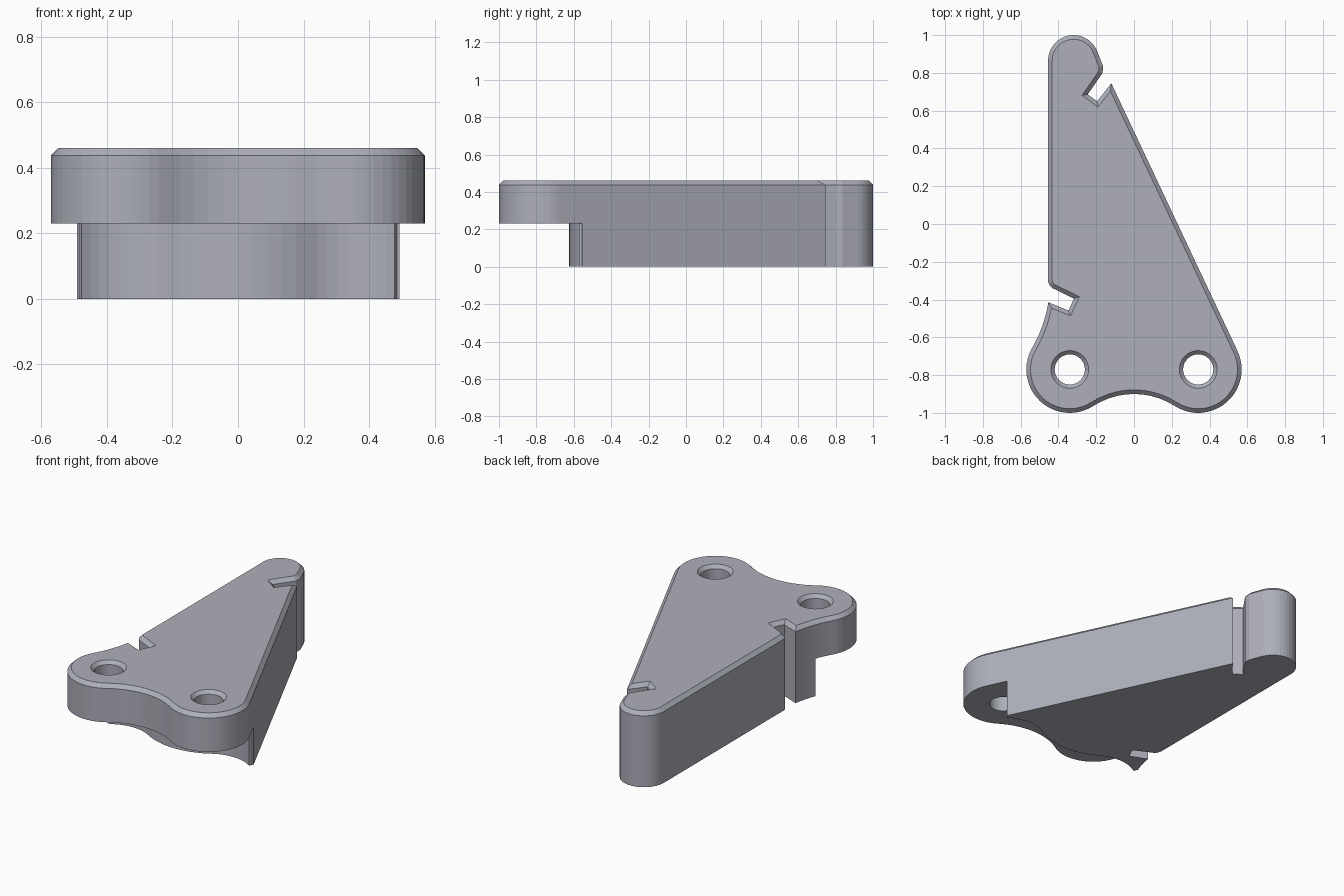
import bpy
import bmesh
from math import cos, sin, radians
from mathutils import Vector

if "Cube" in bpy.data.objects:
    bpy.data.objects.remove(bpy.data.objects["Cube"], do_unlink=True)

HEIGHT, PLATE_BOTTOM, CHAMFER = 0.46, 0.23, 0.022
HOLE_X, HOLE_Y, LOBE = 0.34, -0.77, 0.23

grey = bpy.data.materials.new("blue grey")
grey.use_nodes = True
colour = (0.42, 0.43, 0.49, 1)
grey.diffuse_color = colour
grey.node_tree.nodes["Principled BSDF"].inputs["Base Color"].default_value = colour


def arc(cx, cy, r, start, end, steps):
    angles = [radians(start + (end - start) * i / steps) for i in range(steps + 1)]
    return [Vector((cx + r * cos(a), cy + r * sin(a))) for a in angles]


def points(*pairs):
    return [Vector(p) for p in pairs]


def inset(outline, d):
    """Move a counter-clockwise outline inwards with mitred corners."""
    result = []
    for i, p in enumerate(outline):
        a = (p - outline[i - 1]).normalized()
        b = (outline[(i + 1) % len(outline)] - p).normalized()
        na, nb = Vector((-a.y, a.x)), Vector((-b.y, b.x))
        result.append(p + (na + nb) * d / (1 + na.dot(nb)))
    return result


def loft(name, layers):
    """Closed solid through outlines at rising heights."""
    bm = bmesh.new()
    rings = [[bm.verts.new((p.x, p.y, z)) for p in ring] for ring, z in layers]
    bm.faces.new(rings[0][::-1])
    bm.faces.new(rings[-1])
    for low, high in zip(rings, rings[1:]):
        for i in range(len(low)):
            j = (i + 1) % len(low)
            bm.faces.new((low[i], low[j], high[j], high[i]))
    bmesh.ops.recalc_face_normals(bm, faces=bm.faces)
    mesh = bpy.data.meshes.new(name)
    bm.to_mesh(mesh)
    bm.free()
    mesh.materials.append(grey)
    obj = bpy.data.objects.new(name, mesh)
    bpy.context.collection.objects.link(obj)
    return obj


# Full outline, counter-clockwise from the right-hand lobe
outline = (
    arc(HOLE_X, HOLE_Y, LOBE, -122.8, 25.4, 20)
    + points((-0.12, 0.745), (-0.195, 0.65), (-0.245, 0.686),
             (-0.166, 0.80), (-0.164, 0.836))
    + arc(-0.32, 0.865, 0.135, 25, 180, 18)
    + arc(-0.405, -0.297, 0.05, 180, 240, 5)
    + points((-0.318, -0.395), (-0.347, -0.458))
    + arc(-1.145, -0.305, 0.70, -9, -30, 7)
    + arc(-HOLE_X, HOLE_Y, LOBE, 150, 302.8, 20)[1:]
    + arc(0, -1.298, 0.398, 122.8, 57.2, 10)[1:-1]
)

# Body with a chamfered top rim
body = loft("bracket_body", [
    (outline, 0), (outline, HEIGHT - CHAMFER), (inset(outline, CHAMFER), HEIGHT)])

# Wavy undercut below the front of the plate
undercut = (
    points((-0.8, -1.2), (0.8, -1.2), (0.8, -0.555), (0.485, -0.555))
    + arc(HOLE_X, HOLE_Y, 0.24, 55, 121.2, 9)
    + arc(0, -0.209, 0.416, -58.8, -121.2, 10)[1:-1]
    + arc(-HOLE_X, HOLE_Y, 0.24, 58.8, 125, 9)
    + points((-0.485, -0.555), (-0.8, -0.555))
)
cutters = [loft("undercut_cutter", [(undercut, -0.1), (undercut, PLATE_BOTTOM)])]

# Countersunk screw holes
for side, x in (("left", HOLE_X), ("right", -HOLE_X)):
    def ring(r):
        return arc(x, HOLE_Y, r, 0, 360, 32)[:-1]
    cutters.append(loft(side + "_hole_cutter", [
        (ring(0.08), 0.1), (ring(0.08), HEIGHT - 0.02), (ring(0.12), HEIGHT + 0.02)]))

for cutter in cutters:
    mod = body.modifiers.new(cutter.name, "BOOLEAN")
    mod.operation = "DIFFERENCE"
    mod.solver = "EXACT"
    mod.object = cutter

# Keep the finished body and discard the cutters
bpy.context.view_layer.update()
evaluated = body.evaluated_get(bpy.context.evaluated_depsgraph_get())
finished = bpy.data.meshes.new_from_object(evaluated)
body.modifiers.clear()
body.data = finished
for cutter in cutters:
    bpy.data.objects.remove(cutter, do_unlink=True)
